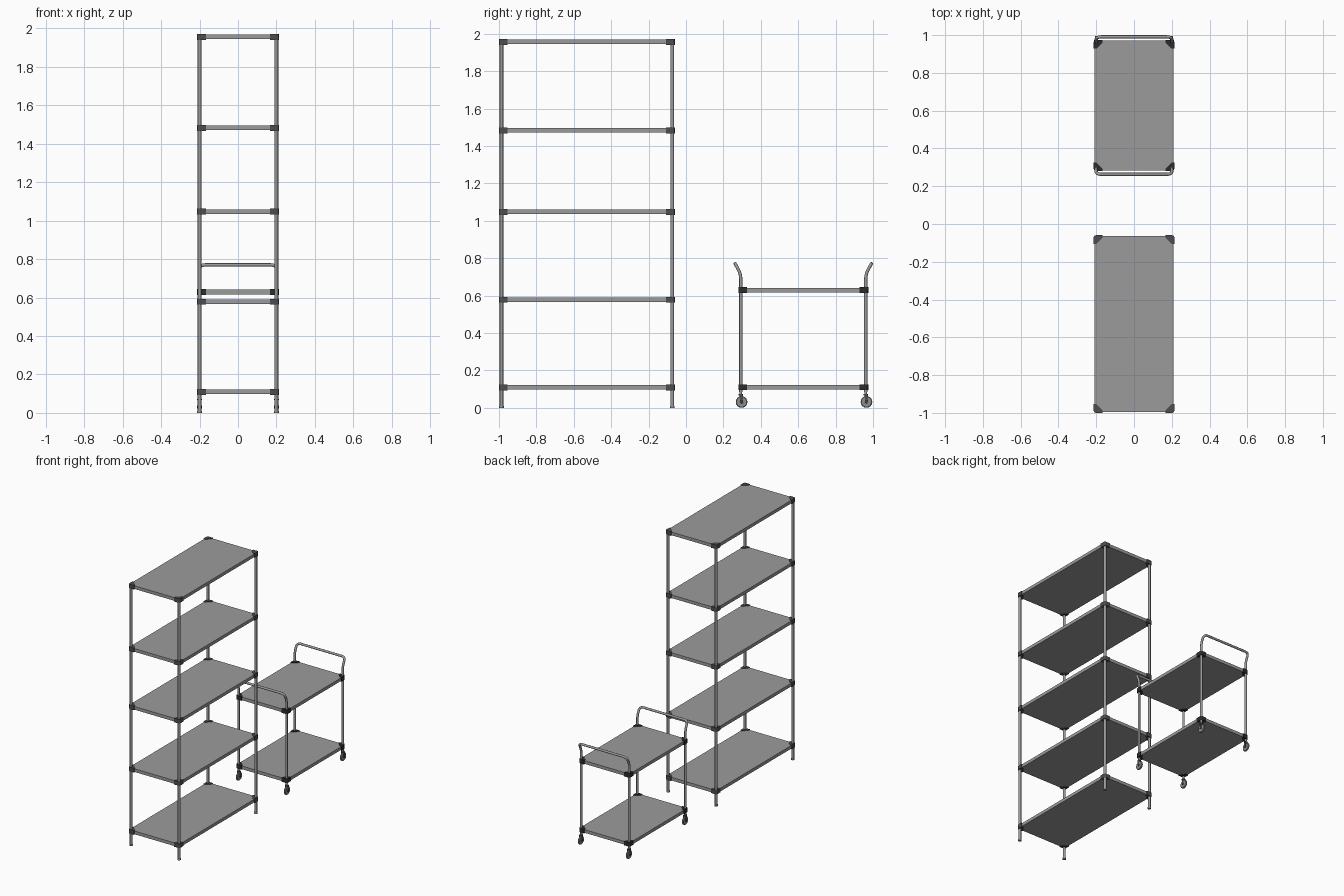
import bpy, bmesh, math
from mathutils import Vector

if "Cube" in bpy.data.objects:
    bpy.data.objects.remove(bpy.data.objects["Cube"])


def mat(name, v):
    m = bpy.data.materials.new(name)
    m.diffuse_color = (v, v, v, 1)
    m.use_nodes = True
    m.node_tree.nodes["Principled BSDF"].inputs["Base Color"].default_value = m.diffuse_color
    return m


STEEL = mat("grey steel", 0.33)
CLIP = mat("dark grey plastic", 0.075)
BLACK = mat("black plastic", 0.025)
WHEEL = mat("grey rubber", 0.27)


def finish(bm, name, material, smooth=True):
    bmesh.ops.recalc_face_normals(bm, faces=bm.faces)
    me = bpy.data.meshes.new(name)
    bm.to_mesh(me)
    bm.free()
    ob = bpy.data.objects.new(name, me)
    me.materials.append(material)
    bpy.context.collection.objects.link(ob)
    if smooth:
        bpy.ops.object.select_all(action='DESELECT')
        ob.select_set(True)
        bpy.context.view_layer.objects.active = ob
        bpy.ops.object.shade_smooth_by_angle(angle=math.radians(35))
    return ob


def prism(name, pts, z0, z1, material, smooth=True):
    """Extrude an xy outline from z0 to z1."""
    bm = bmesh.new()
    f = bm.faces.new([bm.verts.new((x, y, z0)) for x, y in pts])
    r = bmesh.ops.extrude_face_region(bm, geom=[f])
    vs = [g for g in r["geom"] if isinstance(g, bmesh.types.BMVert)]
    bmesh.ops.translate(bm, verts=vs, vec=(0, 0, z1 - z0))
    return finish(bm, name, material, smooth)


def circle(x, y, r, n=20):
    return [(x + r * math.cos(2 * math.pi * i / n),
             y + r * math.sin(2 * math.pi * i / n)) for i in range(n)]


def tube(name, path, r, material, n=16):
    """Sweep a circle along a path, keeping rings mitred."""
    bm = bmesh.new()
    P = [Vector(p) for p in path]
    rings, prev = [], None
    for i, p in enumerate(P):
        t = (P[min(i + 1, len(P) - 1)] - P[max(i - 1, 0)]).normalized()
        if prev is None:
            u = Vector((1, 0, 0))
        else:
            u = prev
        u = (u - t * u.dot(t)).normalized()
        prev = u
        v = t.cross(u)
        rings.append([bm.verts.new(p + r * (math.cos(a) * u + math.sin(a) * v))
                      for a in (2 * math.pi * k / n for k in range(n))])
    for a, b in zip(rings, rings[1:]):
        for k in range(n):
            bm.faces.new((a[k], a[(k + 1) % n], b[(k + 1) % n], b[k]))
    bm.faces.new(rings[0])
    bm.faces.new(rings[-1])
    return finish(bm, name, material)


def fillet(points, radius, steps=7):
    """Round the inner corners of a polyline."""
    P = [Vector(p) for p in points]
    out = [P[0]]
    for a, b, c in zip(P, P[1:], P[2:]):
        p, q = b + (a - b).normalized() * radius, b + (c - b).normalized() * radius
        for i in range(steps + 1):
            t = i / steps
            out.append(p * (1 - t) ** 2 + b * 2 * t * (1 - t) + q * t * t)
    return out + [P[-1]]


def shelf(name, y0, y1, z, material):
    """Tray between posts at x=+-0.2, y0, y1, with four corner clips."""
    e, c = 0.0095, 0.012
    x, a, b = 0.2 + e, y0 - e, y1 + e
    prism(name + "_tray", [(-x + c, a), (x - c, a), (x, a + c), (x, b - c),
                           (x - c, b), (-x + c, b), (-x, b - c), (-x, a + c)],
          z - 0.012, z + 0.012, STEEL, False)
    R, L = 0.0135, 0.033
    for sx in (-1, 1):
        for y, sy in ((y0, -1), (y1, 1)):
            # rounded outer corner, wings along both edges, slanted inside
            pts = [(R * math.cos(t * math.pi / 12), R * math.sin(t * math.pi / 12))
                   for t in range(7)]
            pts += [(-L, R), (-L, -0.001), (-0.001, -L), (R, -L)]
            prism(name + "_corner_clip",
                  [(sx * (0.2 + px), y + sy * py) for px, py in pts],
                  z - 0.0155, z + 0.0155, material)


def disc(name, cx, cy, cz, r, w, material, n=28):
    """Wheel-like disc with its axle along x and bevelled rims."""
    bm = bmesh.new()
    rings = []
    for dx, k in ((-w / 2, 0.88), (-w / 4, 1), (w / 4, 1), (w / 2, 0.88)):
        rings.append([bm.verts.new((cx + dx, cy + k * r * math.cos(2 * math.pi * i / n),
                                    cz + k * r * math.sin(2 * math.pi * i / n)))
                      for i in range(n)])
    for a, b in zip(rings, rings[1:]):
        for i in range(n):
            bm.faces.new((a[i], a[(i + 1) % n], b[(i + 1) % n], b[i]))
    bm.faces.new(rings[0])
    bm.faces.new(rings[-1])
    return finish(bm, name, material)


# tall rack: posts with feet, five shelves
RY0, RY1 = -0.9865, -0.073
for x in (-0.2, 0.2):
    for y in (RY0, RY1):
        prism("rack_post", circle(x, y, 0.0095), 0.008, 1.967, STEEL)
        prism("rack_foot", circle(x, y, 0.0125), 0, 0.01, STEEL)
for i, z in enumerate((0.109, 0.578, 1.047, 1.483, 1.956)):
    shelf("rack_shelf_%d" % (i + 1), RY0, RY1, z, CLIP)

# trolley: two shelves
TY0, TY1 = 0.293, 0.961
for name, z in (("trolley_lower", 0.11), ("trolley_upper", 0.629)):
    shelf(name, TY0, TY1, z, BLACK)

# trolley: each end is one bent tube forming two posts and the handle
for y, s, name in ((TY0, -1, "front"), (TY1, 1, "back")):
    h = (y + s * 0.03, 0.770)
    path = fillet([(-0.2, y, 0.085), (-0.2, y, 0.715), (-0.2, *h),
                   (0.2, *h), (0.2, y, 0.715), (0.2, y, 0.085)], 0.03)
    tube("trolley_%s_frame" % name, path, 0.0085, STEEL)

# trolley: casters
for x in (-0.2, 0.2):
    for y in (TY0, TY1):
        cy = y + 0.004
        prism("caster_stem", circle(x, y, 0.007), 0.06, 0.1, STEEL)
        prism("caster_crown", circle(x, y, 0.0125), 0.066, 0.073, CLIP)
        disc("caster_wheel", x, cy, 0.031, 0.031, 0.014, WHEEL)
        for s in (-1, 1):
            disc("caster_axle_cap", x + s * 0.0095, cy, 0.031, 0.008, 0.006, CLIP, 16)
            fx = x + s * 0.0095
            prism("caster_fork", [(fx - 0.0015, cy - 0.007), (fx + 0.0015, cy - 0.007),
                                  (fx + 0.0015, cy + 0.007), (fx - 0.0015, cy + 0.007)],
                  0.03, 0.07, CLIP, False)
